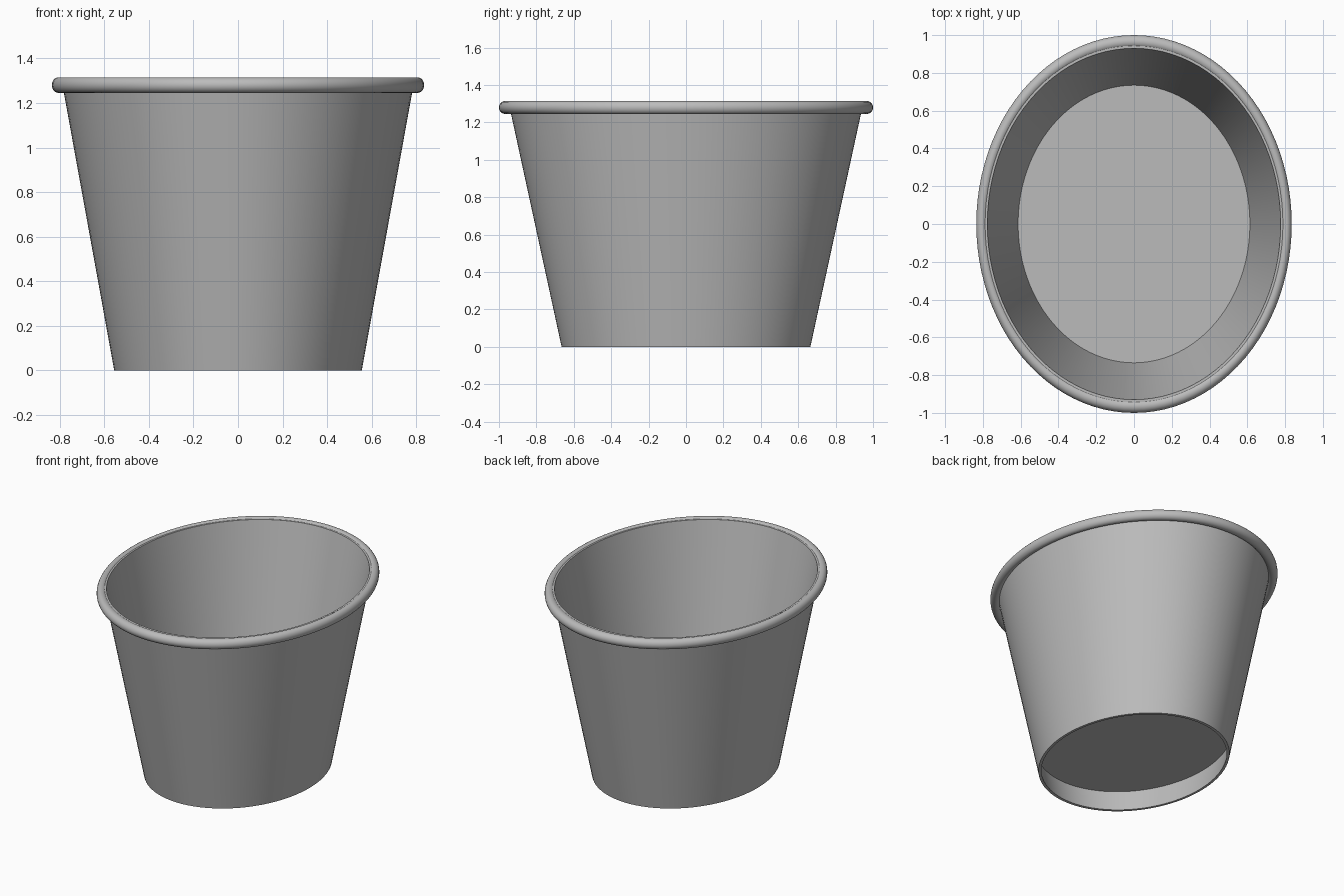
import bpy
import bmesh
import math
from mathutils import Matrix, Vector

cube = bpy.data.objects.get("Cube")
if cube:
    bpy.data.objects.remove(cube, do_unlink=True)

SEGMENTS = 96
OVAL = 0.835  # width relative to length

grey = bpy.data.materials.new("plain grey")
grey.use_nodes = True
colour = (0.5, 0.5, 0.5, 1)
grey.diffuse_color = colour
grey.node_tree.nodes["Principled BSDF"].inputs["Base Color"].default_value = colour


def lathe(name, profile, closed=False):
    """Spin a radius/height profile about z, then squash it to an oval."""
    bm = bmesh.new()
    verts = [bm.verts.new((0, r, z)) for r, z in profile]
    pairs = list(zip(verts, verts[1:]))
    if closed:
        pairs.append((verts[-1], verts[0]))
    edges = [bm.edges.new(p) for p in pairs]
    bmesh.ops.spin(bm, geom=verts + edges, cent=(0, 0, 0), axis=(0, 0, 1),
                   angle=math.tau, steps=SEGMENTS, use_merge=False)
    bmesh.ops.remove_doubles(bm, verts=bm.verts, dist=0.0001)
    bmesh.ops.transform(bm, matrix=Matrix.Scale(OVAL, 4, Vector((1, 0, 0))), verts=bm.verts)
    bmesh.ops.recalc_face_normals(bm, faces=bm.faces)
    mesh = bpy.data.meshes.new(name)
    bm.to_mesh(mesh)
    bm.free()
    mesh.materials.append(grey)
    obj = bpy.data.objects.new(name, mesh)
    bpy.context.collection.objects.link(obj)
    bpy.ops.object.select_all(action="DESELECT")
    obj.select_set(True)
    bpy.context.view_layer.objects.active = obj
    bpy.ops.object.shade_smooth_by_angle(angle=math.radians(35))
    return obj


# Tapered wall with a raised floor and a recess underneath
lathe("tub_body", [
    (0, 0.15), (0.678, 0.15), (0.645, 0),   # underside recess
    (0.665, 0), (0.949, 1.308),             # outer wall
    (0.93, 1.308), (0.735, 0.41), (0, 0.41),  # inner wall and floor
])

# Rolled rim
RIM_RADIUS = 0.035
turns = [math.tau * i / 20 for i in range(20)]
lathe("rolled_rim", [(1 - RIM_RADIUS + RIM_RADIUS * math.cos(a),
                      1.28 + RIM_RADIUS * math.sin(a)) for a in turns], closed=True)
